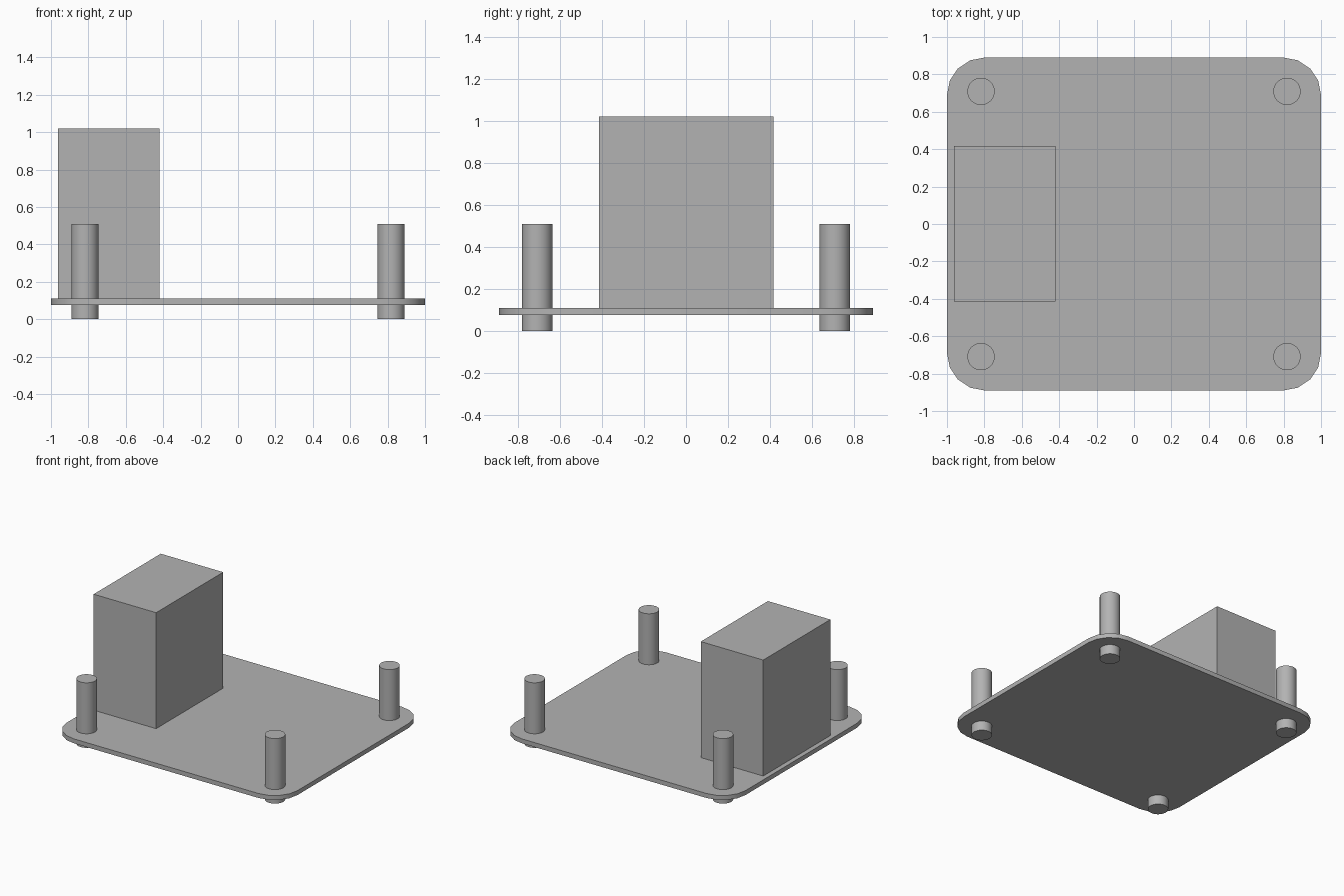
import bpy
import bmesh
import math

cube = bpy.data.objects.get("Cube")
if cube:
    bpy.data.objects.remove(cube, do_unlink=True)

# Single grey material
grey = bpy.data.materials.new("plain grey")
grey.use_nodes = True
colour = (0.45, 0.45, 0.45, 1)
grey.diffuse_color = colour
grey.node_tree.nodes["Principled BSDF"].inputs["Base Color"].default_value = colour


def finish(obj, name, smooth=False):
    obj.name = name
    obj.data.materials.append(grey)
    if smooth:
        bpy.ops.object.select_all(action='DESELECT')
        obj.select_set(True)
        bpy.context.view_layer.objects.active = obj
        bpy.ops.object.shade_smooth_by_angle(angle=math.radians(30))


# Base plate: rounded rectangle outline, extruded upwards
half_x, half_y, radius, steps = 1.0, 0.89, 0.2, 4
bottom, top = 0.075, 0.11
bm = bmesh.new()
outline = []
for quarter, (sx, sy) in enumerate([(1, 1), (-1, 1), (-1, -1), (1, -1)]):
    for i in range(steps + 1):
        a = (quarter + i / steps) * math.pi / 2
        outline.append(bm.verts.new((sx * (half_x - radius) + radius * math.cos(a),
                                     sy * (half_y - radius) + radius * math.sin(a),
                                     bottom)))
face = bm.faces.new(outline)
raised = bmesh.ops.extrude_face_region(bm, geom=[face])["geom"]
bmesh.ops.translate(bm, vec=(0, 0, top - bottom),
                    verts=[v for v in raised if isinstance(v, bmesh.types.BMVert)])
bmesh.ops.recalc_face_normals(bm, faces=bm.faces)
mesh = bpy.data.meshes.new("base_plate")
bm.to_mesh(mesh)
bm.free()
plate = bpy.data.objects.new("base_plate", mesh)
bpy.context.collection.objects.link(plate)
finish(plate, "base_plate", smooth=True)

# Corner posts passing through the plate
for side, sx in (("left", 1), ("right", -1)):
    for end, sy in (("front", -1), ("back", 1)):
        bpy.ops.mesh.primitive_cylinder_add(vertices=32, radius=0.073, depth=0.51,
                                            location=(sx * 0.818, sy * 0.709, 0.255))
        finish(bpy.context.object, f"{end}_{side}_post", smooth=True)

# Tall block standing on the plate
height = 0.91
bpy.ops.mesh.primitive_cube_add(size=1, location=(-0.692, 0.002, top + height / 2))
block = bpy.context.object
block.scale = (0.542, 0.832, height)
bpy.ops.object.transform_apply(location=False, rotation=False, scale=True)
finish(block, "tall_block")
